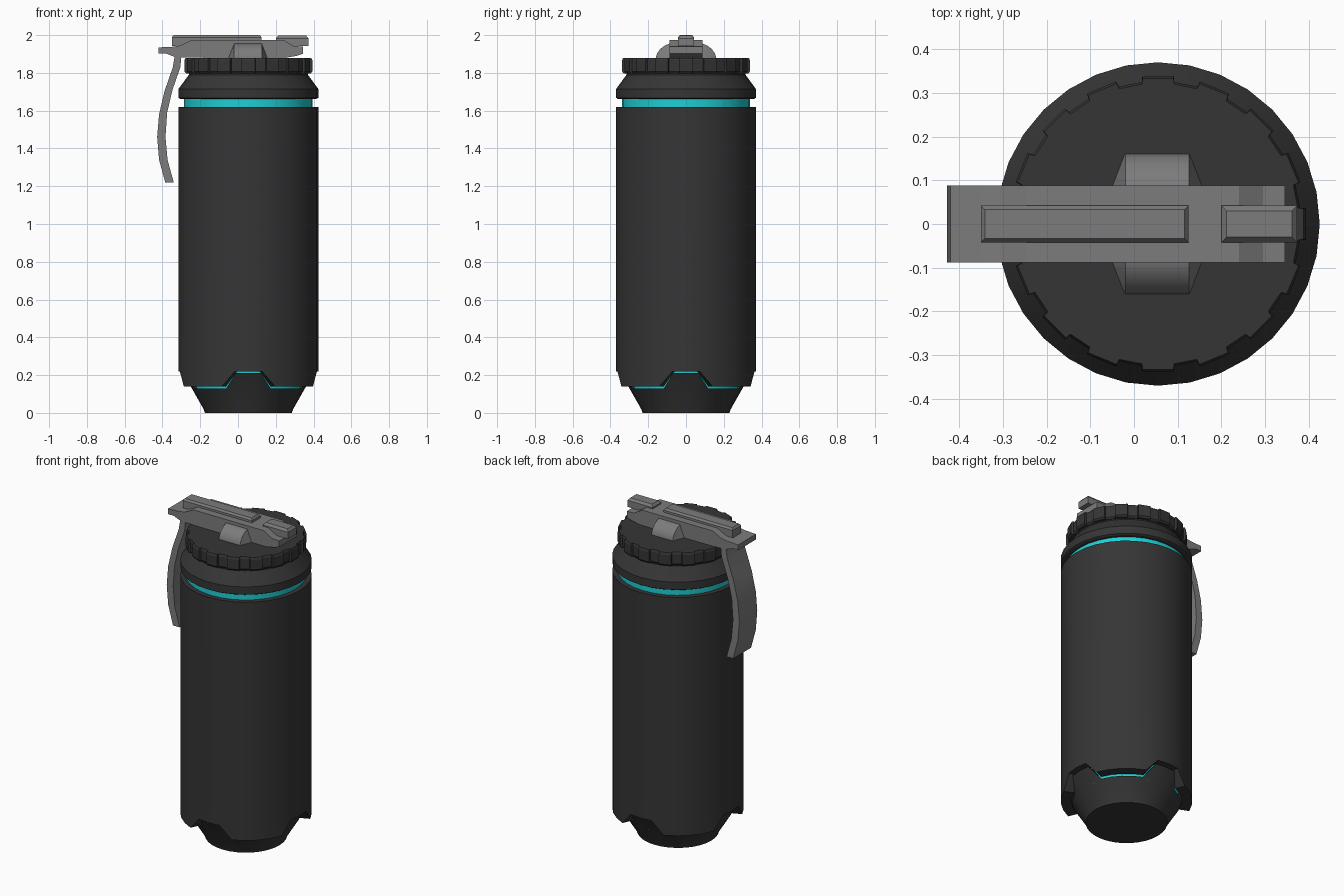
import bpy, bmesh, math

if "Cube" in bpy.data.objects:
    bpy.data.objects.remove(bpy.data.objects["Cube"])

CX, N = 0.055, 32          # canister axis and number of sides


def material(name, rgb):
    m = bpy.data.materials.new(name)
    m.diffuse_color = (*rgb, 1)
    m.use_nodes = True
    m.node_tree.nodes["Principled BSDF"].inputs["Base Color"].default_value = m.diffuse_color
    return m


DARK = material("charcoal", (0.036, 0.036, 0.036))
CYAN = material("cyan", (0.014, 0.62, 0.65))
GREY = material("grey metal", (0.2, 0.2, 0.2))


def loft(name, rings, mat, smooth=False):
    """Bridge equal-length point rings and cap both ends."""
    bm = bmesh.new()
    vs = [[bm.verts.new(p) for p in ring] for ring in rings]
    n = len(vs[0])
    for a, b in zip(vs, vs[1:]):
        for i in range(n):
            j = (i + 1) % n
            bm.faces.new((a[i], a[j], b[j], b[i]))
    bm.faces.new(vs[0][::-1])
    bm.faces.new(vs[-1])
    bmesh.ops.recalc_face_normals(bm, faces=bm.faces)
    me = bpy.data.meshes.new(name)
    bm.to_mesh(me)
    bm.free()
    me.materials.append(mat)
    ob = bpy.data.objects.new(name, me)
    bpy.context.collection.objects.link(ob)
    if smooth:
        bpy.context.view_layer.objects.active = ob
        ob.select_set(True)
        bpy.ops.object.shade_smooth_by_angle(angle=math.radians(25))
        ob.select_set(False)
    return ob


def ring(r, z):
    """Circle of points; r and z may be functions of the side index."""
    pts = []
    for i in range(N):
        a = 2 * math.pi * i / N
        ri = r(i) if callable(r) else r
        zi = z(i) if callable(z) else z
        pts.append((CX + ri * math.cos(a), ri * math.sin(a), zi))
    return pts


def lathe(name, profile, mat, smooth=True):
    return loft(name, [ring(r, z) for r, z in profile], mat, smooth)


def extrude_y(name, pts, w, mat):
    """Side profile in x, z extruded across y."""
    return loft(name, [[(x, y, z) for x, z in pts] for y in (-w, w)], mat)


def notched(i):
    return i % 8 in (0, 1, 7)


def edge(i):
    return 0.22 if notched(i) else 0.14


def base_edge(i):
    return edge(i) - 0.01


# body shell with four notches in its lower edge
lathe("body_shell", [(0.31, 0.3), (0.31, edge), (0.37, edge), (0.37, 1.62)], DARK)

# base cone whose tabs rise into the notches
lathe("base_cone", [(0.23, 0), (0.237, 0.02),
                    (lambda i: 0.345 if notched(i) else 0.305, base_edge),
                    (0.285, base_edge), (0.27, 0.11)], DARK)

# glowing liner seen in the gap, and upper ring
lathe("lower_liner", [(0.295, 0.122), (0.295, 0.26)], CYAN)
lathe("upper_ring", [(0.34, 1.6), (0.34, 1.68)], CYAN)

# collar and ribbed cap
lathe("collar", [(0.36, 1.662), (0.37, 1.668), (0.37, 1.715), (0.315, 1.79), (0.315, 1.81)], DARK)


def cap_ring(r, z):
    pts = []
    for i in range(16):
        for k, rr in ((-0.27, r), (0.27, r), (0.29, r - 0.013), (0.71, r - 0.013)):
            a = 2 * math.pi * (i + k) / 16
            pts.append((CX + rr * math.cos(a), rr * math.sin(a), z))
    return pts


loft("ribbed_cap", [cap_ring(0.332, 1.797), cap_ring(0.34, 1.807),
                    cap_ring(0.34, 1.868), cap_ring(0.335, 1.88)], DARK)

# lever top plate
extrude_y("lever_plate", [(-0.42, 1.902), (-0.38, 1.902), (-0.33, 1.882), (0.22, 1.875),
                          (0.31, 1.89), (0.345, 1.902), (0.345, 1.94), (0.295, 1.942),
                          (0.24, 1.975), (-0.245, 1.975), (-0.305, 1.945), (-0.35, 1.938),
                          (-0.42, 1.935)], 0.088, GREY)

# curved lever handle
outer = [(-0.335, 1.89), (-0.345, 1.83), (-0.39, 1.70), (-0.418, 1.58), (-0.428, 1.46),
         (-0.418, 1.34), (-0.385, 1.22)]
inner = [(-0.30, 1.89), (-0.305, 1.83), (-0.347, 1.71), (-0.375, 1.59), (-0.384, 1.46),
         (-0.373, 1.34), (-0.34, 1.22)]
W = 0.088
loft("lever_handle", [[(o[0], -W, o[1]), (o[0], W, o[1]), (i[0], W, i[1]), (i[0], -W, i[1])]
                      for o, i in zip(outer, inner)], GREY, True)


# raised bars with bevelled tops
def bar(name, x0, x1, z0, z1, z2, b):
    def rect(inset, z):
        h = 0.042 - inset
        return [(x0 + inset, -h, z), (x1 - inset, -h, z), (x1 - inset, h, z), (x0 + inset, h, z)]
    loft(name, [rect(0, z0), rect(0, z1), rect(b, z2)], GREY)


bar("long_bar", -0.35, 0.125, 1.942, 1.988, 2.0, 0.009)
bar("front_bar", 0.2, 0.373, 1.942, 1.983, 1.997, 0.012)

# pivot hub rounding down on both sides of the plate
sections = [(0.085, 1.956, 0), (0.11, 1.946, 0.01), (0.135, 1.928, 0.02),
            (0.152, 1.905, 0.027), (0.16, 1.882, 0.03)]
hub = [(-y, z, t) for y, z, t in sections[::-1]] + sections
loft("pivot_hub", [[(-0.052 + t, y, 1.875), (0.158 - t, y, 1.875), (0.126, y, z), (-0.02, y, z)]
                   for y, z, t in hub], GREY, True)
